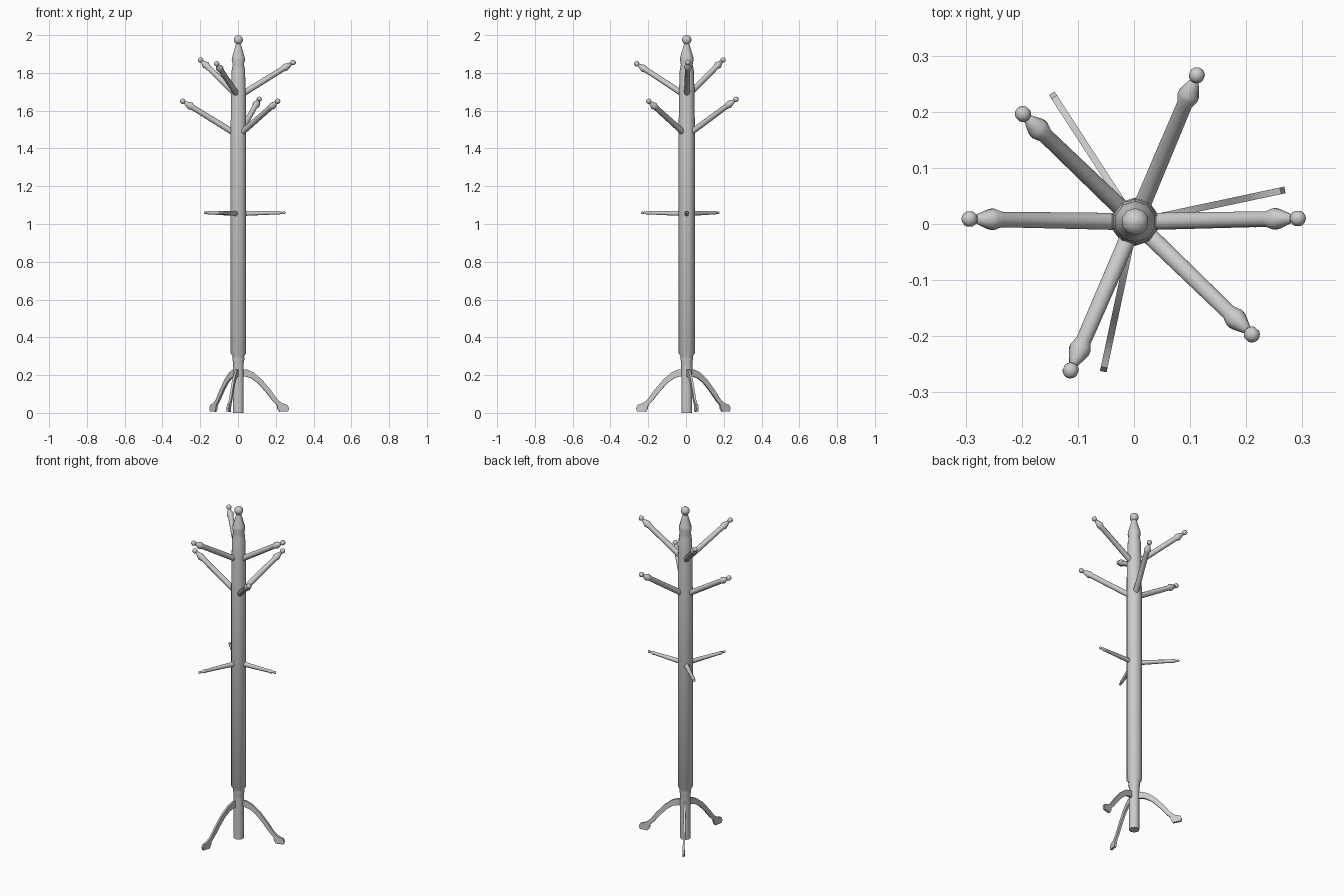
import bpy, bmesh, math
from mathutils import Vector

if "Cube" in bpy.data.objects:
    bpy.data.objects.remove(bpy.data.objects["Cube"], do_unlink=True)

grey = bpy.data.materials.new("light grey")
grey.use_nodes = True
grey.diffuse_color = (0.6, 0.6, 0.6, 1)
grey.node_tree.nodes["Principled BSDF"].inputs["Base Color"].default_value = (0.6, 0.6, 0.6, 1)

CENTRE = Vector((0.002, 0.004, 0))


def finish(bm, name, angle):
    bmesh.ops.recalc_face_normals(bm, faces=bm.faces)
    mesh = bpy.data.meshes.new(name)
    bm.to_mesh(mesh)
    bm.free()
    mesh.materials.append(grey)
    ob = bpy.data.objects.new(name, mesh)
    bpy.context.collection.objects.link(ob)
    bpy.ops.object.select_all(action="DESELECT")
    ob.select_set(True)
    bpy.context.view_layer.objects.active = ob
    bpy.ops.object.shade_smooth_by_angle(angle=math.radians(angle))
    return ob


def turned(name, profile, sides, start, direction):
    """Lathe (radius, distance) pairs along a direction."""
    bm = bmesh.new()
    turn = Vector(direction).to_track_quat("Z", "Y")
    rings = []
    for r, d in profile:
        ring = []
        for i in range(sides):
            a = math.tau * (i + 0.5) / sides
            ring.append(bm.verts.new(start + turn @ Vector((r * math.cos(a), r * math.sin(a), d))))
        rings.append(ring)
    for low, high in zip(rings, rings[1:]):
        for i in range(sides):
            j = (i + 1) % sides
            bm.faces.new((low[i], low[j], high[j], high[i]))
    bm.faces.new(rings[0])
    bm.faces.new(rings[-1])
    return finish(bm, name, 50)


def ball(r, d, steps=6):
    """Profile of a round knob, starting just above its neck."""
    angles = [math.pi * (k + 1) / (steps + 1) for k in range(steps)]
    return [(r * math.sin(a), d - r * math.cos(a)) for a in angles] + [(r * 0.05, d + r)]


# Central post with collar, shoulder and finial
post = [(0.029, 0), (0.029, 0.225), (0.03, 0.27), (0.034, 0.285), (0.032, 0.3),
        (0.043, 0.315), (0.043, 1.5), (0.041, 1.7), (0.037, 1.815), (0.031, 1.845),
        (0.037, 1.87), (0.034, 1.885), (0.014, 1.953)]
turned("post", post + ball(0.025, 1.975), 10, CENTRE, (0, 0, 1))


# Coat arms in two tiers, each ending in a flared tip and a knob
def arm(name, tip, base_z):
    start = CENTRE + Vector((0, 0, base_z))
    way = Vector(tip) - start
    n = way.length
    profile = [(0.016, 0.02), (0.0145, n - 0.065), (0.02, n - 0.048), (0.018, n - 0.04), (0.008, n - 0.014)]
    turned(name, profile + ball(0.0145, n), 10, start, way)


upper = [(0.292, 0.01, 1.855), (-0.198, 0.196, 1.868), (-0.113, -0.261, 1.848)]
lower = [(-0.293, 0.009, 1.65), (0.112, 0.265, 1.66), (0.21, -0.197, 1.65)]
for i, tip in enumerate(upper):
    arm(f"upper_arm_{i + 1}", tip, 1.675)
for i, tip in enumerate(lower):
    arm(f"lower_arm_{i + 1}", tip, 1.468)

# Level pegs halfway up
for i, (x, y) in enumerate([(0.243, 0.004), (-0.173, 0.17), (-0.095, -0.23)]):
    way = Vector((x, y, 1.06)) - CENTRE - Vector((0, 0, 1.055))
    n = way.length
    profile = [(0.014, 0.02), (0.009, n - 0.035), (0.011, n - 0.028), (0.005, n - 0.008)]
    turned(f"peg_{i + 1}", profile + ball(0.008, n), 8, CENTRE + Vector((0, 0, 1.055)), way)

# Flat curved legs with paw feet
outline = [(0.015, 0.23), (0.045, 0.23), (0.08, 0.215), (0.125, 0.178), (0.175, 0.12),
           (0.21, 0.072), (0.235, 0.052), (0.265, 0.042), (0.273, 0.025), (0.268, 0.008),
           (0.222, 0.006), (0.212, 0.022), (0.208, 0.042), (0.185, 0.065), (0.145, 0.115),
           (0.105, 0.158), (0.07, 0.183), (0.04, 0.192), (0.015, 0.192)]
for i, degrees in enumerate((12, 123, 258)):
    a = math.radians(degrees)
    out = Vector((math.cos(a), math.sin(a), 0))
    side = Vector((-out.y, out.x, 0)) * 0.006
    bm = bmesh.new()
    face = bm.faces.new([bm.verts.new(CENTRE + out * r + Vector((0, 0, z)) - side) for r, z in outline])
    grown = bmesh.ops.extrude_face_region(bm, geom=[face])
    bmesh.ops.translate(bm, vec=side * 2, verts=[v for v in grown["geom"] if isinstance(v, bmesh.types.BMVert)])
    finish(bm, f"leg_{i + 1}", 40)
